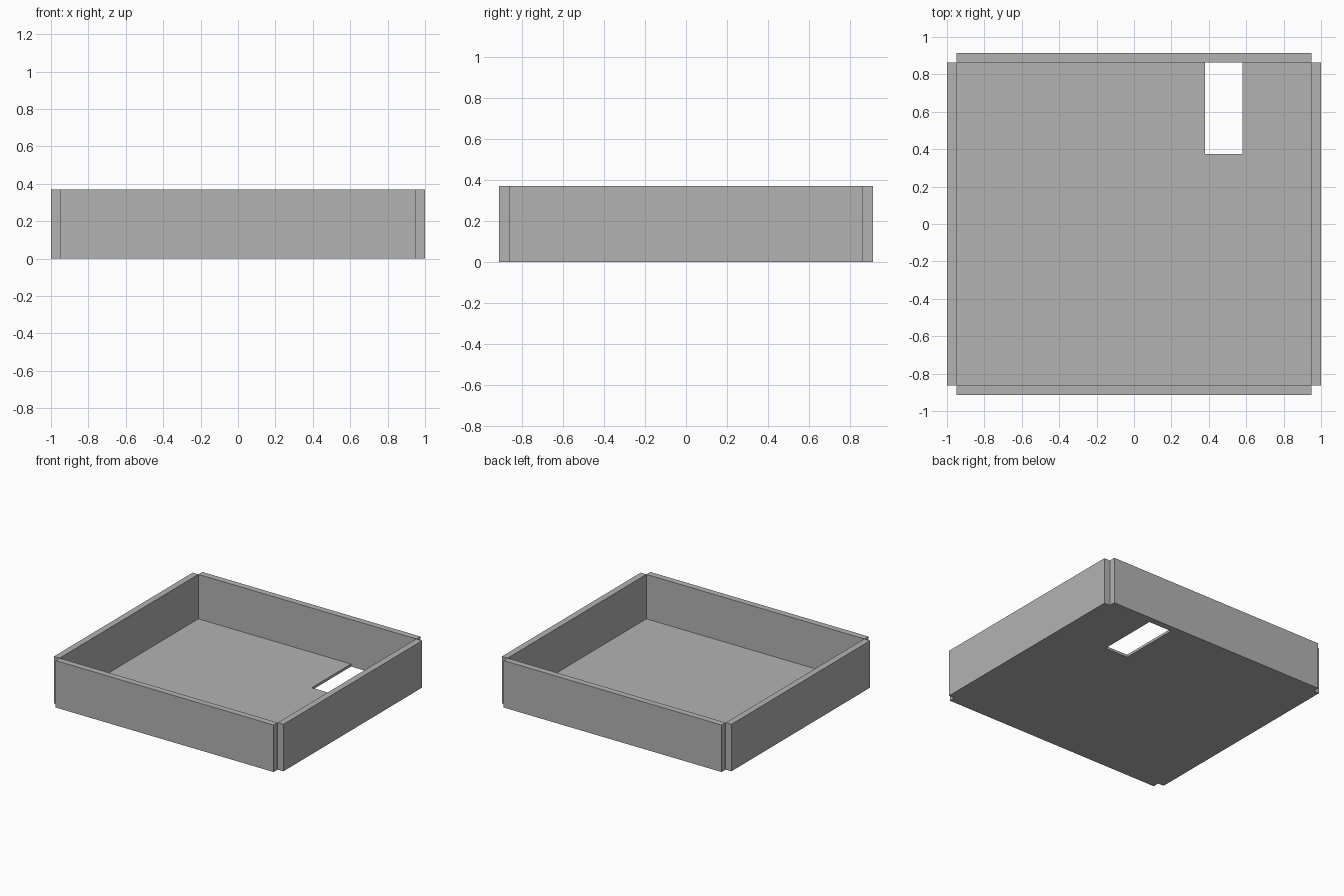
import bpy

cube = bpy.data.objects.get("Cube")
if cube:
    bpy.data.objects.remove(cube, do_unlink=True)

# Plain grey material
GREY = (0.45, 0.45, 0.45, 1)
grey = bpy.data.materials.new("plain grey")
grey.use_nodes = True
grey.diffuse_color = GREY
grey.node_tree.nodes["Principled BSDF"].inputs["Base Color"].default_value = GREY

# Inner half width, inner half depth, wall thickness, wall height, floor thickness
IN_X, IN_Y, WALL, HEIGHT, FLOOR = 0.95, 0.863, 0.05, 0.37, 0.02
HOLE_X0, HOLE_X1, HOLE_Y = 0.38, 0.58, 0.375


def box(name, low, high):
    """Flat-faced box between two opposite corners."""
    bpy.ops.mesh.primitive_cube_add(
        size=1, location=[(a + b) / 2 for a, b in zip(low, high)])
    obj = bpy.context.object
    obj.name = name
    obj.scale = [b - a for a, b in zip(low, high)]
    bpy.ops.object.transform_apply(location=False, rotation=False, scale=True)
    obj.data.materials.append(grey)
    return obj


# Four walls with open notches at the outer corners
box("front_wall", (-IN_X, -IN_Y - WALL, 0), (IN_X, -IN_Y, HEIGHT))
box("back_wall", (-IN_X, IN_Y, 0), (IN_X, IN_Y + WALL, HEIGHT))
box("right_wall", (-IN_X - WALL, -IN_Y, 0), (-IN_X, IN_Y, HEIGHT))
box("left_wall", (IN_X, -IN_Y, 0), (IN_X + WALL, IN_Y, HEIGHT))

# Floor panel with a rectangular slot that reaches the back wall
floor = box("floor", (-IN_X, -IN_Y, 0), (IN_X, IN_Y, FLOOR))
cutter = box("slot_cutter", (HOLE_X0, HOLE_Y, -FLOOR), (HOLE_X1, IN_Y + WALL, FLOOR * 2))
cut = floor.modifiers.new("slot", "BOOLEAN")
cut.operation = "DIFFERENCE"
cut.solver = "EXACT"
cut.object = cutter
bpy.context.view_layer.objects.active = floor
bpy.ops.object.modifier_apply(modifier=cut.name)
bpy.data.objects.remove(cutter, do_unlink=True)
